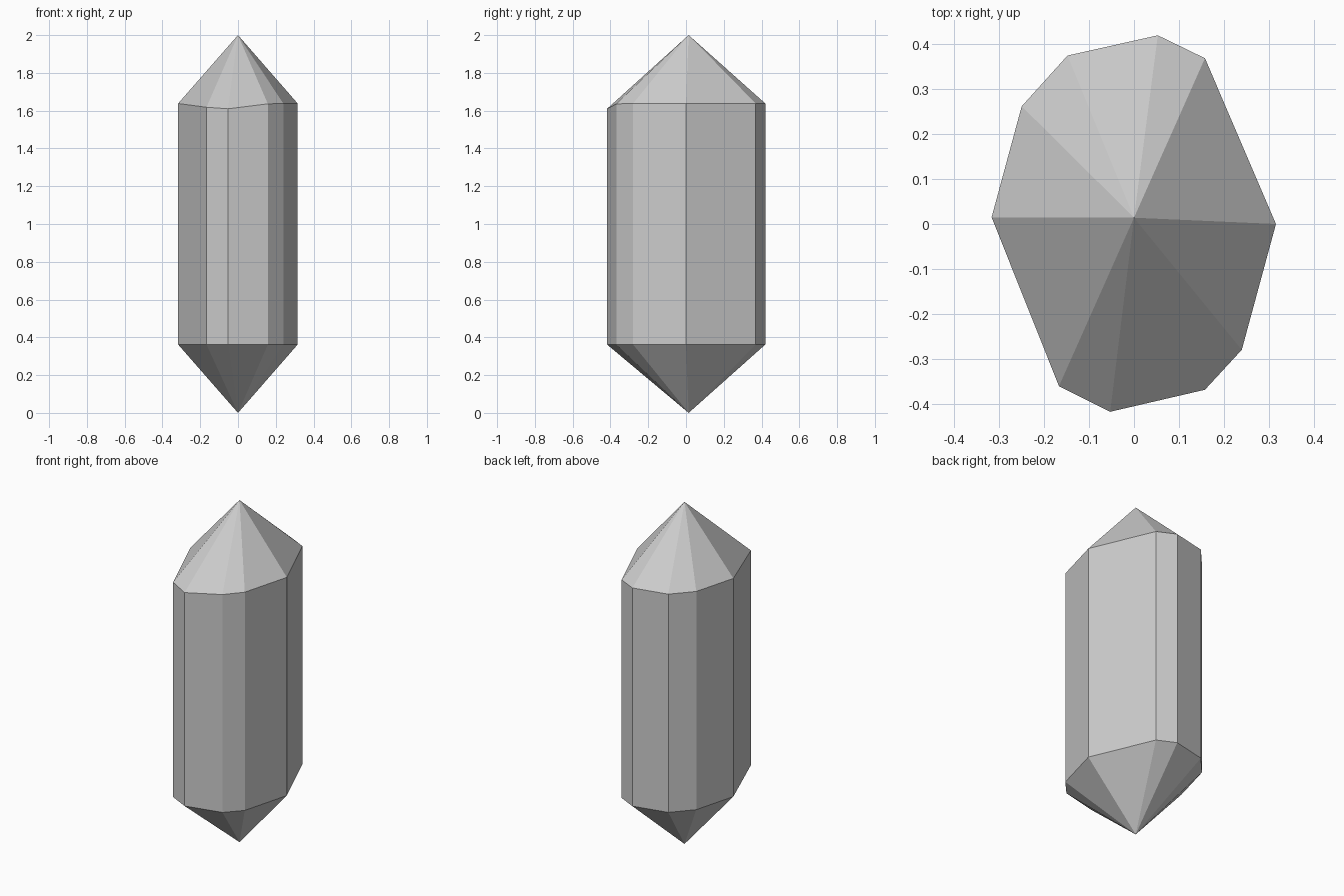
import bpy
import bmesh

if "Cube" in bpy.data.objects:
    bpy.data.objects.remove(bpy.data.objects["Cube"])

# Irregular ten-sided cross-section: x, y, height of the upper shoulder
OUTLINE = [
    (0.316, 0.000, 1.638), (0.158, 0.369, 1.638), (0.053, 0.420, 1.638),
    (-0.148, 0.375, 1.638), (-0.250, 0.262, 1.638), (-0.317, 0.015, 1.638),
    (-0.167, -0.361, 1.618), (-0.053, -0.418, 1.610), (0.158, -0.369, 1.636),
    (0.240, -0.280, 1.638),
]
LOW_SHOULDER = 0.362
TIP_Y = 0.014

bm = bmesh.new()
lower = [bm.verts.new((x, y, LOW_SHOULDER)) for x, y, _ in OUTLINE]
upper = [bm.verts.new(p) for p in OUTLINE]
bottom_tip = bm.verts.new((0, TIP_Y, 0))
top_tip = bm.verts.new((0, TIP_Y, 2))

# Prism sides plus the pointed facets at both ends
n = len(OUTLINE)
for i in range(n):
    j = (i + 1) % n
    bm.faces.new((lower[i], lower[j], upper[j], upper[i]))
    bm.faces.new((upper[i], upper[j], top_tip))
    bm.faces.new((lower[j], lower[i], bottom_tip))
bmesh.ops.recalc_face_normals(bm, faces=bm.faces)

mesh = bpy.data.meshes.new("crystal")
bm.to_mesh(mesh)
bm.free()
crystal = bpy.data.objects.new("crystal", mesh)
bpy.context.collection.objects.link(crystal)
